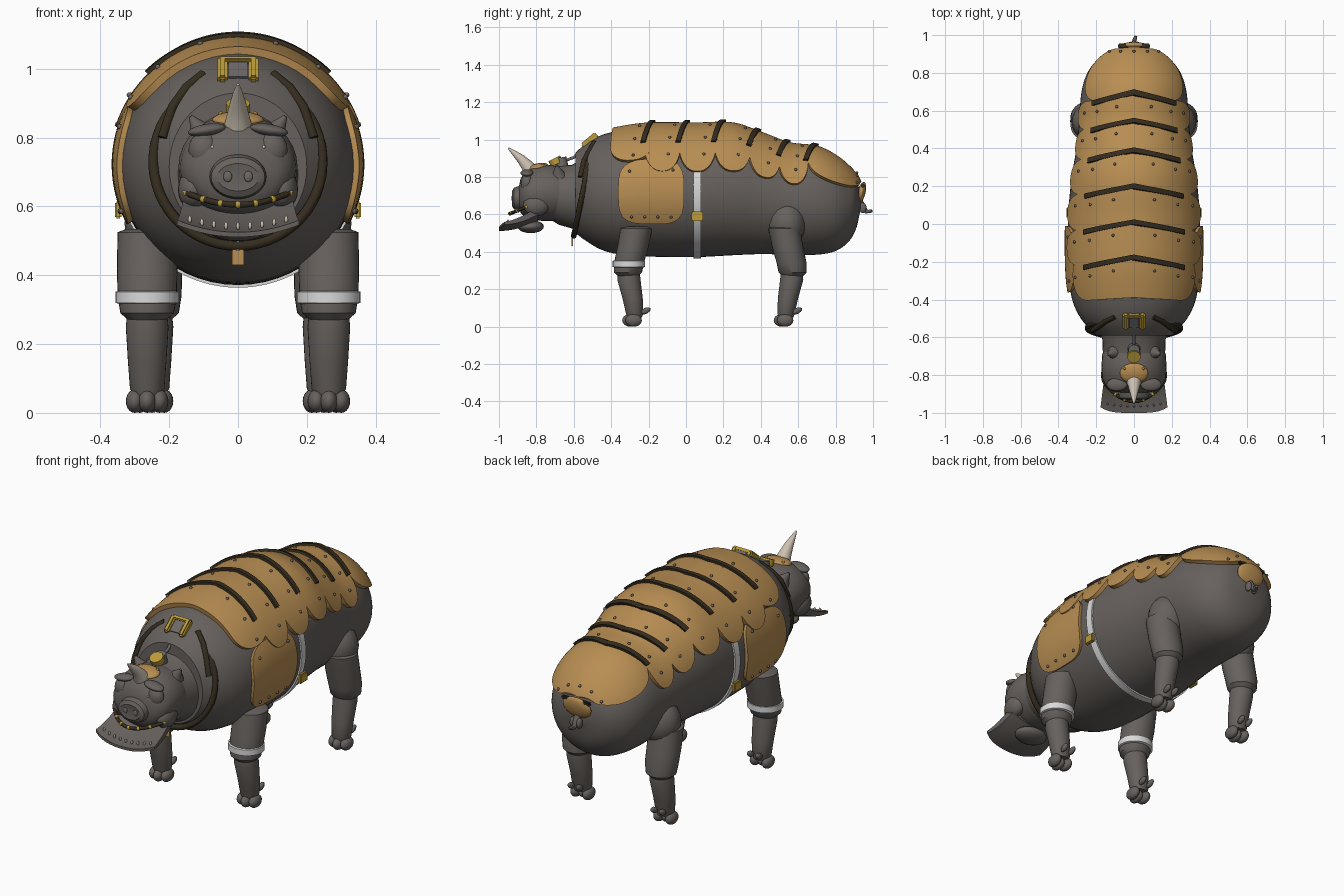
import bpy, bmesh
from math import sin, cos, pi, radians
from mathutils import Vector, Matrix

cube = bpy.data.objects.get("Cube")
if cube:
    bpy.data.objects.remove(cube)


def material(name, *rgb):
    m = bpy.data.materials.new(name)
    m.use_nodes = True
    m.diffuse_color = (*rgb, 1)
    m.node_tree.nodes["Principled BSDF"].inputs["Base Color"].default_value = (*rgb, 1)
    return m


HIDE = material("grey hide", .135, .12, .11)
BRONZE = material("bronze armour", .48, .27, .085)
LEATHER = material("dark leather", .035, .025, .013)
WHITE = material("white strap", .7, .7, .7)
BRASS = material("brass", .5, .33, .04)
IVORY = material("ivory", .6, .53, .43)
STEEL = material("steel", .15, .14, .135)


def finish(name, bm, mat, angle=38):
    bmesh.ops.recalc_face_normals(bm, faces=bm.faces)
    me = bpy.data.meshes.new(name)
    bm.to_mesh(me)
    bm.free()
    me.materials.append(mat)
    me.polygons.foreach_set("use_smooth", [True] * len(me.polygons))
    me.set_sharp_from_angle(angle=radians(angle))
    ob = bpy.data.objects.new(name, me)
    bpy.context.collection.objects.link(ob)
    return ob


def skin(name, rings, mat):
    """Closed solid through a list of equal rings."""
    bm = bmesh.new()
    vs = [[bm.verts.new(p) for p in ring] for ring in rings]
    n = len(vs[0])
    for a, b in zip(vs, vs[1:]):
        for i in range(n):
            j = (i + 1) % n
            bm.faces.new((a[i], a[j], b[j], b[i]))
    bm.faces.new(vs[0])
    bm.faces.new(vs[-1])
    return finish(name, bm, mat)


def ball(name, loc, size, mat, rot=(0, 0, 0), seg=20):
    bm = bmesh.new()
    bmesh.ops.create_uvsphere(bm, u_segments=seg, v_segments=seg // 2, radius=1)
    ob = finish(name, bm, mat, 80)
    ob.location, ob.scale, ob.rotation_euler = loc, size, rot
    return ob


def box(name, loc, size, mat, tilt=0):
    bm = bmesh.new()
    bmesh.ops.create_cube(bm, size=1, matrix=Matrix.Diagonal((*size, 1)))
    bmesh.ops.bevel(bm, geom=bm.edges[:], offset=min(size) * .25, segments=2, affect='EDGES')
    ob = finish(name, bm, mat)
    ob.location, ob.rotation_euler = loc, (tilt, 0, 0)


def tube(name, pts, radii, mat, sides=10):
    """Round tube with a radius that runs from the first to the last value."""
    pts = [Vector(p) for p in pts]
    rings = []
    for i, p in enumerate(pts):
        d = (pts[min(i + 1, len(pts) - 1)] - pts[max(i - 1, 0)]).normalized()
        q = d.to_track_quat('Z', 'Y')
        r = radii[0] + (radii[1] - radii[0]) * i / (len(pts) - 1)
        rings.append([p + q @ Vector((r * cos(2 * pi * k / sides), r * sin(2 * pi * k / sides), 0))
                      for k in range(sides)])
    skin(name, rings, mat)


def oval(c, rx, ry, plane, n=32):
    ring = [(rx * cos(2 * pi * k / n), ry * sin(2 * pi * k / n)) for k in range(n)]
    return [Vector(c) + (Vector((a, 0, b)) if plane == 'xz' else Vector((a, b, 0))) for a, b in ring]


def y_loft(name, rows, mat):
    skin(name, [oval((0, y, (lo + hi) / 2), rx, (hi - lo) / 2, 'xz') for y, lo, hi, rx in rows], mat)


# Body profile: y, bottom, top, half width
BODY = [(-.59, .5, .93, .2), (-.53, .455, .985, .26), (-.45, .41, 1.025, .31), (-.35, .385, 1.05, .338),
        (-.2, .375, 1.07, .35), (.05, .372, 1.07, .348), (.25, .382, 1.07, .33), (.4, .388, 1.02, .305),
        (.55, .385, .965, .29), (.7, .385, .945, .278), (.8, .405, .895, .247), (.87, .455, .835, .195),
        (.91, .525, .785, .14), (.932, .62, .72, .055)]


def section(y):
    y = min(max(y, BODY[0][0]), BODY[-1][0])
    i = max(k for k in range(len(BODY) - 1) if BODY[k][0] <= y)
    a, b = BODY[i], BODY[i + 1]
    p, q = BODY[max(i - 1, 0)], BODY[min(i + 2, len(BODY) - 1)]
    h = b[0] - a[0]
    t = (y - a[0]) / h
    out = []
    for c in (1, 2, 3):
        m0 = (b[c] - p[c]) / (b[0] - p[0]) * h
        m1 = (q[c] - a[c]) / (q[0] - a[0]) * h
        out.append((2*t**3 - 3*t*t + 1) * a[c] + (t**3 - 2*t*t + t) * m0
                   + (3*t*t - 2*t**3) * b[c] + (t**3 - t*t) * m1)
    return out


def on_body(y, t, off=0):
    """Point on the hide at angle t from the spine, lifted along the normal."""
    def at(y, t):
        lo, hi, rx = section(y)
        return Vector((rx * sin(t), y, (lo + hi) / 2 + (hi - lo) / 2 * cos(t)))
    p, e = at(y, t), .004
    if not off:
        return p
    n = (at(y + e, t) - at(y - e, t)).cross(at(y, t + e) - at(y, t - e)).normalized()
    return p + n * (off if n.dot(Vector((sin(t), 0, cos(t)))) > 0 else -off)


def wrap(name, y0, y1, tc, t0, t1, chevron, lo, hi, mat, power=2.3, nu=16, nv=40):
    """Curved plate on the body, with rounded side lobes when t1 exceeds t0."""
    rings = []
    for k in range(nu + 1):
        s = -cos(pi * (k + .15) / (nu + .3))
        half = t0 + (t1 - t0) * (1 - abs(s) ** power) ** (1 / power)
        spots = []
        for j in range(nv + 1):
            t = tc + half * (2 * j / nv - 1)
            spots.append(((y0 + y1) / 2 + s * (y1 - y0) / 2 - chevron * min(abs(t) / .8, 1), t))
        rings.append([on_body(y, t, hi) for y, t in spots] + [on_body(y, t, lo) for y, t in reversed(spots)])
    skin(name, rings, mat)


def rivet(y, t, off, mat=STEEL):
    ball("rivet", on_body(y, t, off), (.008,) * 3, mat, seg=8)


y_start, y_end = BODY[0][0], BODY[-1][0]
skin("body", [[on_body(y_start + (y_end - y_start) * sin(pi / 2 * k / 60), 2 * pi * j / 56) for j in range(56)]
              for k in range(61)], HIDE)

# Back armour: overlapping bands with leather straps at the seams
seams = [-.385, -.175, .01, .2, .38, .54, .69]
for i, (a, b) in enumerate(zip(seams, seams[1:])):
    wrap("back_plate", a, b + .012, 0, .78, 1.08 if i == 0 else 1.27, .05 if i else .015, -.012, .022, BRONZE)
    wrap("back_strap", b - .012, b + .014, 0, .78, .78, .055, 0, .034, LEATHER, nu=4)
    for t in (-1, -.68, -.3, .3, .68, 1):
        rivet(b - .05 - .055 * min(abs(t) / .8, 1), t, .024)
wrap("rump_plate", .66, .918, 0, .72, 1.1, .01, -.01, .022, BRONZE)
for t in (-.8, -.4, 0, .4, .8):
    rivet(.895, t, .024)

# Tail flap and tail
ball("tail_flap", (0, .937, .715), (.085, .022, .06), BRONZE, (-.25, 0, 0))
box("tail_flap_strap", (0, .945, .755), (.17, .02, .02), LEATHER)
tube("tail", [(0, .92, .68), (0, .945, .645), (0, .965, .615), (.01, .995, .618)], (.02, .008), HIDE)
for x in (-.02, .02):
    ball("tail_tuft", (x, .945, .635), (.014, .02, .028), HIDE)

# Girth belt
wrap("girth_belt", .04, .08, pi, 1.95, 1.95, 0, -.01, .008, WHITE, nu=4, nv=64)

# Collar, chain and buckle
tube("collar", [(.246 * sin(a), -.55 + .05 * cos(a), .73 + .245 * cos(a))
                for a in [radians(45 + 270 * k / 40) for k in range(41)]], (.015, .015), LEATHER)
for x in (-.045, .045):
    box("buckle_side", (x, -.515, .995), (.03, .1, .035), BRASS, radians(40))
box("buckle_plate", (0, -.51, .99), (.07, .09, .03), STEEL, radians(40))
box("buckle_bar", (0, -.49, 1.025), (.09, .02, .02), BRASS, radians(40))
tube("chain", [(0, -.54, .965), (0, -.6, .905), (0, -.68, .875)], (.008, .008), STEEL)
tube("chain_post", [(0, -.66, .84), (0, -.67, .905)], (.035, .03), STEEL, 20)
tube("chain_ring", [(0, -.69, .87), (0, -.705, .9)], (.035, .035), BRASS, 20)
box("collar_tag", (0, -.608, .452), (.036, .008, .045), BRONZE)
tube("tag_link", [(0, -.605, .5), (0, -.608, .47)], (.005, .005), STEEL)

# Neck folds and head
y_loft("neck", [(-.5, .5, .9, .18), (-.59, .51, .875, .175), (-.61, .525, .865, .168), (-.68, .545, .86, .165),
                (-.72, .57, .85, .15)], HIDE)
y_loft("head", [(-.64, .57, .84, .15), (-.69, .565, .86, .168), (-.76, .565, .868, .173), (-.82, .57, .855, .168),
                (-.86, .585, .83, .15), (-.885, .61, .79, .115), (-.895, .65, .74, .05)], HIDE)
y_loft("snout", [(-.84, .62, .76, .085), (-.9, .622, .75, .082), (-.92, .627, .743, .078),
                 (-.93, .645, .725, .06), (-.927, .66, .71, .04)], HIDE)
ball("chin", (0, -.83, .535), (.09, .07, .035), HIDE)

# Scoop-shaped lower jaw
jaw = []
for k in range(11):
    f = k / 10
    row = [(-1 + j / 10) for j in range(21)]
    top = [Vector((x * (.155 + .022 * f), -.79 - .21 * f + .03 * f * x ** 4,
                   .61 - .085 * f + .05 * f * (1 - f) * -1 + .035 * x * x)) for x in row]
    jaw.append(top + [p - Vector((0, 0, .014 + .03 * (1 - f))) for p in reversed(top)])
skin("lower_jaw", jaw, HIDE)
arc = [(.15 * x, -.94 + .09 * x * x, .605 + .035 * x * x) for x in [k / 6 - 1 for k in range(13)]]
tube("mouth_bit", arc, (.009, .009), LEATHER)
for p in arc[::2]:
    ball("bit_stud", p, (.011,) * 3, BRASS, seg=10)
for k in range(-4, 5):
    ball("tooth", (.035 * k, -.965 + .0008 * k * k, .543 + .0012 * k * k), (.006, .006, .011), IVORY, seg=8)

# Horn and brow plate
tube("horn", [(0, -.825, .825), (0, -.85, .862), (0, -.885, .9), (0, -.92, .93), (0, -.95, .955)],
     (.043, .004), IVORY, 20)
ball("brow_plate", (0, -.79, .852), (.075, .055, .022), BRONZE, (.2, 0, 0))
for x in (-.05, 0, .05):
    ball("plate_stud", (x, -.765, .868), (.008,) * 3, BRASS, seg=8)

# Leg sections: height, forward offset, half width, half depth
THIGH = [(.535, .045, .06, .06), (.525, .04, .086, .085), (.42, .02, .088, .083), (.34, 0, .086, .08),
         (.29, -.005, .078, .075), (.265, -.005, .05, .05)]
SHIN = [(.29, 0, .058, .058), (.25, 0, .062, .062), (.15, .02, .056, .054), (.07, .03, .05, .046), (.05, .03, .04, .04)]


def leg(side, name, x, y, lean):
    def part(label, rows, mat):
        skin(name + label, [oval((side * x, y + lean * dy, z), rx, ry, 'xy') for z, dy, rx, ry in rows], mat)
    part("_upper", THIGH, HIDE)
    part("_lower", SHIN, HIDE)
    foot = y + lean * .03
    for dx in (-.036, 0, .036):
        ball(name + "_toe", (side * x + dx, foot - (.022 if dx == 0 else .005), .034), (.026, .044, .034), HIDE)
    for dx in (-.025, .025):
        ball(name + "_dewclaw", (side * x + dx, foot + .06, .085), (.014, .028, .016), HIDE, (.5, 0, 0), 12)
    return part


for side in (-1, 1):
    band = leg(side, "front_leg", .264, -.305, 1)
    band("_band", [(.355, 0, .08, .075), (.352, 0, .092, .087), (.32, 0, .092, .087), (.316, 0, .08, .075)], WHITE)
    leg(side, "hind_leg", .25, .565, -1)
    ball("haunch", (side * .225, .54, .55), (.105, .1, .12), HIDE)

    # Shoulder shield with rivets along its lower edge
    wrap("shoulder_shield", -.36, -.01, side * pi / 2, .02, .5, 0, -.008, .016, BRONZE, 3.4, 20, 24)
    for k in range(4):
        rivet(-.29 + .07 * k, side * 1.95, .018)
    for y in (-.3, -.07):
        rivet(y, side * 1.25, .018)
    box("girth_buckle", (side * .348, .06, .59), (.02, .06, .05), BRASS)
    tube("collar_tail", [(side * x, y, z) for x, y, z in
                         ((.1, -.49, .985), (.15, -.515, .945), (.19, -.545, .89), (.22, -.565, .8))],
         (.014, .014), LEATHER)

    # Face
    ball("eye", (side * .098, -.848, .765), (.046, .036, .052), HIDE)
    ball("eye_glint", (side * .075, -.882, .773), (.005, .005, .005), WHITE, seg=8)
    ball("brow", (side * .09, -.85, .822), (.056, .035, .018), HIDE, (0, side * .15, 0))
    ball("nostril", (side * .03, -.928, .687), (.013, .006, .016), STEEL, seg=12)
    ball("cheek", (side * .13, -.8, .65), (.045, .07, .06), HIDE)
    tube("ear", [(side * .1, -.68, .8), (side * .115, -.685, .83), (side * .138, -.69, .862)], (.045, .006), HIDE, 14)
